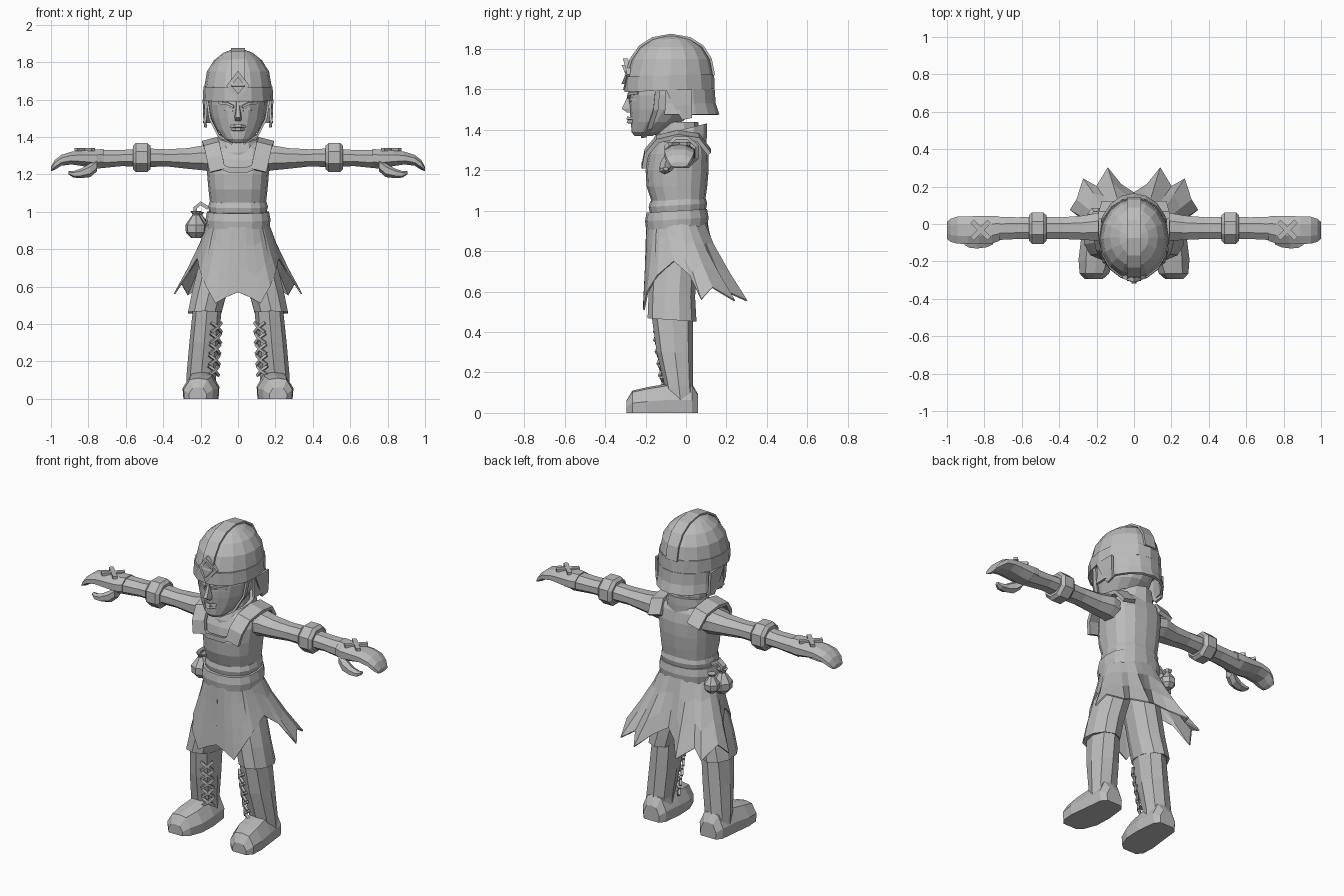
import bpy, bmesh, math
from mathutils import Vector as V

grey = bpy.data.materials.new("plain grey")
grey.diffuse_color = (0.5, 0.5, 0.5, 1)


def skin(name, rings, mirror=False, closed=True, cap=True, thick=0):
    """Bridge a list of point rings into one flat-shaded mesh."""
    bm = bmesh.new()
    rows = [[bm.verts.new(p) for p in r] for r in rings]
    n = len(rows[0])
    for a, b in zip(rows, rows[1:]):
        for i in range(n if closed else n - 1):
            j = (i + 1) % n
            bm.faces.new((a[i], a[j], b[j], b[i]))
    if closed and cap:
        bm.faces.new(rows[0][::-1])
        bm.faces.new(rows[-1])
    bmesh.ops.recalc_face_normals(bm, faces=bm.faces)
    me = bpy.data.meshes.new(name)
    bm.to_mesh(me)
    bm.free()
    me.materials.append(grey)
    ob = bpy.data.objects.new(name, me)
    bpy.context.collection.objects.link(ob)
    if mirror:
        m = ob.modifiers.new("mirror", 'MIRROR')
        m.use_mirror_merge = False
    if thick:
        s = ob.modifiers.new("thickness", 'SOLIDIFY')
        s.thickness, s.offset = thick, 0
    return ob


def spow(v, p):
    return math.copysign(abs(v) ** p, v)


def zring(z, y0, y1, rx, n=16, cx=0, tilt=0, p=1.0, a0=0, a1=360):
    """Horizontal oval; starts at the front."""
    cy, ry = (y0 + y1) / 2, (y1 - y0) / 2
    steps = n if a1 - a0 == 360 else n - 1
    out = []
    for i in range(n):
        a = math.radians(a0 + (a1 - a0) * i / steps)
        y = cy - ry * spow(math.cos(a), p)
        out.append((cx + rx * spow(math.sin(a), p), y, z + tilt * (y - cy)))
    return out


def xring(x, cy, cz, ry, rz, n=8):
    """Upright oval across an arm."""
    t = [math.tau * (i + .5) / n for i in range(n)]
    k = 1 / math.cos(math.pi / n)
    return [(x, cy + ry * k * math.cos(a), cz + rz * k * math.sin(a)) for a in t]


def strip(name, pts, side, w, t, mirror=False):
    """Flat bar of width w and thickness t along a path."""
    pts, s = [V(p) for p in pts], V(side).normalized()
    rings = []
    for i, p in enumerate(pts):
        d = pts[min(i + 1, len(pts) - 1)] - pts[max(i - 1, 0)]
        nrm = d.cross(s).normalized()
        rings.append([p + s * u * w / 2 + nrm * v * t / 2
                      for u, v in ((-1, -1), (1, -1), (1, 1), (-1, 1))])
    return skin(name, rings, mirror)


# head and face
skin("head", [zring(*r) for r in (
    (1.37, -.255, -.17, .04), (1.39, -.27, -.10, .075), (1.44, -.272, -.02, .115),
    (1.50, -.28, .06, .142), (1.57, -.285, .10, .155), (1.64, -.27, .10, .155))])
skin("nose", [[(-w, -.25, z), (-w * .5, y, z), (w * .5, y, z), (w, -.25, z)] for z, y, w in (
    (1.60, -.285, .015), (1.56, -.292, .016), (1.505, -.318, .024), (1.485, -.29, .022))])
for z, y, w in ((1.457, -.288, .042), (1.44, -.287, .036)):
    strip("lip", [(-w, -.255, z), (-w * .3, y, z), (w * .3, y, z), (w, -.255, z)],
          (0, .3, 1), .014, .012)
strip("eyebrow", [(.022, -.286, 1.562), (.06, -.275, 1.58), (.10, -.238, 1.582)],
      (0, 0, 1), .014, .014, True)
strip("eye", [(.028, -.276, 1.545), (.06, -.266, 1.552), (.09, -.236, 1.548)],
      (0, 0, 1), .016, .012, True)

# helmet
skin("helmet_dome", [zring(*r) for r in (
    (1.62, -.295, .135, .180), (1.67, -.293, .135, .180), (1.75, -.268, .118, .166),
    (1.81, -.225, .08, .128), (1.85, -.165, .02, .078), (1.868, -.11, -.04, .03))])
skin("helmet_band", [zring(z, -.305 + e, .142 - e, .188 - e, tilt=.03) for z, e in (
    (1.595, 0), (1.67, .003), (1.67, .03), (1.595, .03), (1.595, 0))], cap=False)
strip("helmet_crest", [(0, -.298, 1.67), (0, -.272, 1.75), (0, -.228, 1.813), (0, -.165, 1.853),
      (0, -.075, 1.870), (0, .02, 1.853), (0, .083, 1.813), (0, .122, 1.75), (0, .138, 1.67)],
      (1, 0, 0), .075, .012)
for k, y in ((1, -.312), (.6, -.319)):
    skin("helmet_diamond", [[(.062 * k, yy + .02, 1.675), (0, yy, 1.675 + .078 * k),
         (-.062 * k, yy + .02, 1.675), (0, yy, 1.675 - .078 * k)] for yy in (y + .025, y)])
skin("neck_guard", [zring(z, y0, y1, rx, 11, a0=78, a1=282) for z, y0, y1, rx in (
    (1.60, -.26, .135, .178), (1.53, -.26, .140, .176), (1.475, -.28, .158, .182))],
    closed=False, thick=.014)
skin("ear_flap", [[(.182, -.10, 1.60), (.182, .03, 1.60)], [(.18, -.06, 1.52), (.18, .03, 1.52)],
     [(.172, -.02, 1.45), (.175, .03, 1.46)]], True, False, thick=.014)
strip("chin_strap", [(.165, -.14, 1.60), (.15, -.15, 1.50), (.105, -.18, 1.41), (.03, -.21, 1.366)],
      (0, 1, .2), .025, .012, True)

# neck, collar and torso
skin("neck", [zring(1.30, -.15, .08, .10, 10), zring(1.44, -.15, .06, .085, 10)])
skin("collar", [zring(*r, 12, tilt=.25) for r in (
    (1.29, -.17, .10, .13), (1.35, -.175, .105, .125), (1.40, -.155, .105, .108))])
skin("torso", [zring(*r, 16, p=.8) for r in (
    (.92, -.18, .095, .150), (1.05, -.172, .095, .150), (1.12, -.195, .105, .158),
    (1.20, -.20, .112, .165), (1.28, -.185, .112, .172), (1.34, -.155, .10, .165),
    (1.37, -.12, .085, .13))])
strip("vest_strap", [(.11, -.208, 1.22), (.125, -.195, 1.29), (.14, -.14, 1.355), (.15, -.04, 1.378),
      (.145, .06, 1.362), (.13, .115, 1.29)], (1, 0, -.25), .085, .022, True)
strip("neckline_trim", [(-.10, -.205, 1.245), (-.05, -.212, 1.225), (.05, -.212, 1.225),
      (.10, -.205, 1.245)], (0, 0, 1), .03, .014)

# belts
for name, z0, z1, y0, y1, rx in (("waistband", 1.0, 1.055, -.185, .105, .160),
                                 ("belt", .915, 1.0, -.203, .112, .174)):
    skin(name, [zring(z, y0 + e, y1 - e, rx - e, tilt=.06, p=.85) for z, e in (
        (z0, .006), ((z0 + z1) / 2, 0), (z1, .008))])

# skirt with ragged hem: half the hem, mirrored to the other side
hem = [(0, -.205, .57), (.06, -.208, .545), (.12, -.208, .51), (.17, -.19, .60), (.20, -.14, .68),
       (.215, -.06, .75), (.26, .02, .68), (.34, .075, .56), (.305, .13, .62), (.27, .24, .555),
       (.20, .20, .60), (.14, .30, .555), (.07, .21, .62), (0, .165, .66)]
rows = []
for t in (0, .3, .65, 1):
    row = []
    for i, h in enumerate(hem):
        a = math.pi * i / (len(hem) - 1)
        top = V((.16 * math.sin(a), -.045 - .148 * math.cos(a), .945))
        q = t ** 1.2
        row.append((top.x + (h[0] - top.x) * q, top.y + (h[1] - top.y) * q,
                    top.z + (h[2] - top.z) * t))
    rows.append(row)
skin("skirt", rows, True, False, thick=.008)

# shorts
skin("shorts_leg", [zring(z, y0, y1, rx, 10, cx, -.07) for z, y0, y1, rx, cx in (
    (.93, -.17, .09, .085, .075), (.75, -.175, .055, .100, .105), (.58, -.185, .045, .098, .15),
    (.46, -.19, .052, .094, .178), (.47, -.16, .03, .07, .178))], True)

# boots
skin("boot_shaft", [zring(z, y0, y1, rx, 8, cx, p=.85) for z, y0, y1, rx, cx in (
    (.48, -.17, .035, .076, .165), (.30, -.145, .035, .080, .180), (.13, -.105, .035, .079, .196),
    (.06, -.10, .045, .08, .197))], True)
skin("boot_foot", [[(cx + s * w, y, h * k) for s, k in (
    (-1, 0), (-1.05, .45), (-.62, .95), (0, 1.02), (.62, .95), (1.05, .45), (1, 0))]
    for y, cx, w, h in ((.06, .192, .05, .09), (.03, .192, .075, .14), (-.09, .192, .088, .142),
                        (-.19, .20, .092, .125), (-.265, .212, .075, .108), (-.295, .215, .045, .06))],
    True)

# boot laces on the inner front edge
for i in range(5):
    z = .15 + i * .058
    f = (z - .13) / .35
    c = V((.132 - .022 * f, -.098 - .05 * f, z))
    side = V((-.6, -.8, 0))
    along = V((.8, -.6, 0)) * .034
    for s in (1, -1):
        d = along + V((0, 0, .026 * s))
        strip("boot_lace", [c - d, c + side * .012, c + d], side.cross(d), .014, .014, True)

# arms and cuffs
skin("arm", [xring(*r) for r in (
    (.11, -.02, 1.275, .07, .065), (.19, -.015, 1.288, .075, .066), (.27, -.02, 1.285, .065, .055),
    (.38, -.022, 1.288, .058, .046), (.50, -.022, 1.289, .06, .05), (.62, -.022, 1.287, .058, .043),
    (.76, -.025, 1.280, .062, .05))], True)
skin("arm_band", [xring(*r) for r in (
    (.468, -.022, 1.29, .068, .062), (.485, -.022, 1.29, .084, .078),
    (.545, -.022, 1.29, .084, .078), (.562, -.022, 1.29, .068, .062))], True)

# gloved hands
skin("hand", [xring(*r) for r in (
    (.72, -.025, 1.287, .066, .048), (.76, -.03, 1.283, .074, .05), (.83, -.032, 1.286, .074, .042),
    (.89, -.033, 1.287, .074, .034), (.945, -.033, 1.275, .072, .029), (.98, -.034, 1.25, .062, .026),
    (1.0, -.034, 1.228, .045, .012))], True)
skin("thumb", [xring(*r, 6) for r in (
    (.755, -.08, 1.25, .03, .03), (.79, -.095, 1.222, .03, .032), (.84, -.105, 1.205, .026, .022),
    (.88, -.105, 1.20, .022, .015), (.905, -.10, 1.208, .012, .008))], True)
for s in (1, -1):
    d = V((.046, .046 * s, 0))
    c = V((.82, -.032, 1.332))
    strip("glove_cross", [c - d, c + d], (-.7 * s, .7, 0), .026, .016, True)

# pouches on the belt
for cx, cy, cz, r in ((-.225, -.03, .918, .058), (-.205, .045, .93, .046)):
    skin("pouch", [zring(cz + h * r, cy - k * r, cy + k * r, k * r, 7, cx) for h, k in (
        (-1, .45), (-.5, .95), (.2, 1), (.9, .5), (1.15, .3), (1.5, .55))])
strip("pouch_cord", [(-.16, -.03, 1.02), (-.20, -.03, 1.045), (-.23, -.03, 1.02), (-.225, -.03, .97)],
      (0, 1, 0), .035, .02)
